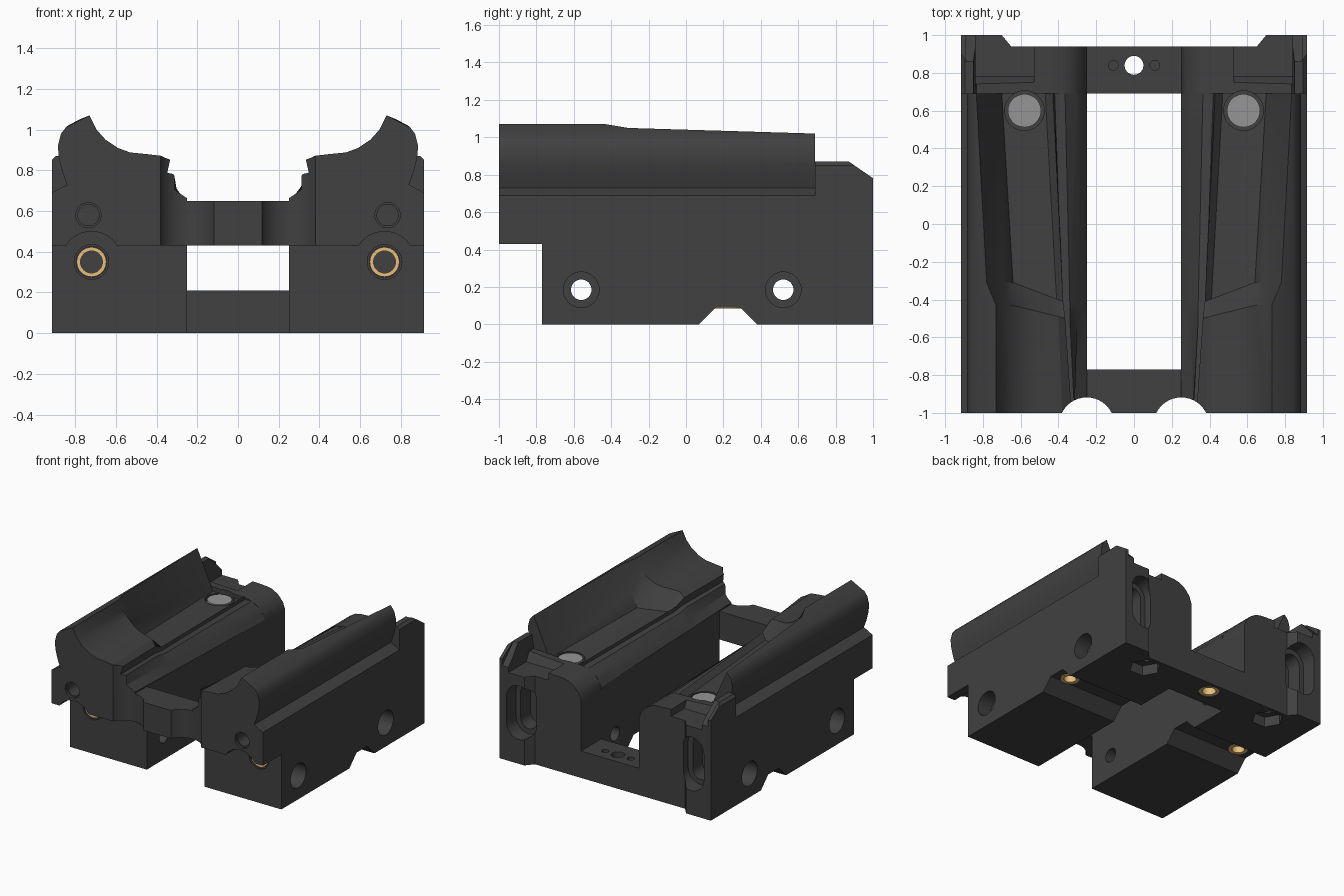
import bpy, bmesh, math
from math import sin, cos, pi

if "Cube" in bpy.data.objects:
    bpy.data.objects.remove(bpy.data.objects["Cube"])


def material(name, rgb):
    m = bpy.data.materials.new(name)
    m.diffuse_color = (*rgb, 1)
    m.use_nodes = True
    m.node_tree.nodes["Principled BSDF"].inputs["Base Color"].default_value = m.diffuse_color
    return m


DARK = material("dark_plastic", (0.052, 0.052, 0.052))
BRASS = material("brass", (0.80, 0.52, 0.20))
STEEL = material("steel", (0.30, 0.30, 0.30))


def loft(name, sections, mat=DARK, closed=False):
    """Skin equal-length rings of points; cap the ends unless closed."""
    bm = bmesh.new()
    rings = [[bm.verts.new(p) for p in s] for s in sections]
    n = len(rings[0])
    pairs = list(zip(rings, rings[1:]))
    if closed:
        pairs.append((rings[-1], rings[0]))
    else:
        bm.faces.new(rings[0])
        bm.faces.new(rings[-1])
    for a, b in pairs:
        for i in range(n):
            j = (i + 1) % n
            bm.faces.new((a[i], a[j], b[j], b[i]))
    bmesh.ops.recalc_face_normals(bm, faces=bm.faces)
    me = bpy.data.meshes.new(name)
    bm.to_mesh(me)
    bm.free()
    me.materials.append(mat)
    ob = bpy.data.objects.new(name, me)
    bpy.context.collection.objects.link(ob)
    return ob


def place(axis, u, v, w):
    return {"x": (w, u, v), "y": (u, w, v), "z": (u, v, w)}[axis]


def prism(name, pts, axis, a, b, mat=DARK):
    return loft(name, [[place(axis, u, v, w) for u, v in pts] for w in (a, b)], mat)


def box(x0, x1, y0, y1, z0, z1):
    return prism("box", [(x0, y0), (x1, y0), (x1, y1), (x0, y1)], "z", z0, z1)


def cyl(u, v, r, axis, a, b, n=40, name="cylinder", mat=DARK):
    pts = [(u + r * cos(2 * pi * i / n), v + r * sin(2 * pi * i / n)) for i in range(n)]
    return prism(name, pts, axis, a, b, mat)


def slot(u, v, r, half, axis, a, b, n=12):
    pts = [(u + r * cos(pi * i / n), v + half + r * sin(pi * i / n)) for i in range(n + 1)]
    pts += [(u - r * cos(pi * i / n), v - half - r * sin(pi * i / n)) for i in range(n + 1)]
    return prism("slot", pts, axis, a, b)


def ring(name, u, v, ro, ri, axis, a, b, n=32):
    secs = []
    for i in range(n):
        c, s = cos(2 * pi * i / n), sin(2 * pi * i / n)
        secs.append([place(axis, u + r * c, v + r * s, w)
                     for r, w in ((ri, a), (ro, a), (ro, b), (ri, b))])
    return smooth(loft(name, secs, BRASS, closed=True))


def activate(ob):
    bpy.ops.object.select_all(action='DESELECT')
    ob.select_set(True)
    bpy.context.view_layer.objects.active = ob


def smooth(ob):
    activate(ob)
    bpy.ops.object.shade_smooth_by_angle(angle=math.radians(28))
    return ob


def boolean(ob, tool, op='DIFFERENCE'):
    activate(ob)
    m = ob.modifiers.new("bool", 'BOOLEAN')
    m.operation, m.object, m.solver = op, tool, 'EXACT'
    bpy.ops.object.modifier_apply(modifier=m.name)
    bpy.data.objects.remove(tool)


# Rail block: outer side is constant, trough side changes along y
outer = [(.25, 0), (.915, 0), (.915, .69), (.84, .73), (.862, .79), (.88, .86),
         (.885, .92), (.87, .98), (.845, 1.012)]
front = [(.73, 1.07), (.695, 1.0), (.65, .95), (.59, .91), (.53, .888), (.45, .88),
         (.38, .872), (.33, .855), (.345, .79), (.315, .785), (.315, .71), (.25, .665)]
bed = [(.73, 1.07), (.695, 1.0), (.65, .95), (.59, .91), (.53, .888), (.45, .88),
       (.40, .872), (.365, .83), (.375, .77), (.34, .765), (.30, .70), (.25, .65)]
mid = [(.78, 1.05), (.733, .95), (.687, .85), (.64, .75), (.56, .745), (.48, .745),
       (.41, .745), (.375, .79), (.38, .755), (.34, .75), (.295, .70), (.25, .645)]
back = [(.835, 1.02), (.79, .92), (.745, .82), (.70, .72), (.62, .715), (.54, .715),
        (.47, .715), (.43, .75), (.42, .73), (.365, .73), (.29, .685), (.25, .615)]


def section(prof, y, slant=0):
    """Profile at y; slant moves the inner side towards the front."""
    return [(x, y + slant * (min(max(x, .36), .64) - .64), z) for x, z in outer + prof]


body = loft("cradle_body", [section(front, -1), section(bed, -.43, .25),
                            section(mid, -.31, .38), section(back, .69)])

# Rear block and the two cross bridges
rear = [(.25, 0), (.915, 0), (.915, .85), (.895, .87), (.85, .87), (.835, .76), (.52, .745),
        (.41, .74), (.36, .73), (.31, .70), (.27, .655), (.25, .60)]
for part in (prism("rear", rear, "y", .69, 1.0),
             box(-.3, .32, -1, -.77, .43, .65),
             box(-.3, .4, .69, .94, 0, .21)):
    boolean(body, part, 'UNION')

cutters = [
    # front underside step and clearance over the front insert
    box(-.4, 1.1, -1.2, -.77, -.1, .43),
    cyl(.72, .35, .15, "y", -1.2, -.77),
    # round notches in the front edge
    cyl(.25, -1.065, .147, "z", .3, 1.3),
    # rear pad outline, rear top chamfers and top recess
    prism("pad", [(-.4, .94), (.65, .94), (.70, 1.0), (.70, 1.2), (-.4, 1.2)], "z", -.1, 1.2),
    prism("chamfer", [(.87, .871), (.87, 1.2), (1.1, 1.2), (1.1, .712)], "x", .2, 1.1),
    prism("inner_chamfer", [(.86, .871), (.86, 1.2), (1.1, 1.2), (1.1, .63)], "x", .2, .89),
    prism("recess", [(.72, .80), (.78, .69), (1.2, .69), (1.2, .80)], "x", .53, .838),
    # cross channel underneath
    prism("channel", [(.03, -.04), (.16, .09), (.29, .09), (.42, -.04)], "x", .1, 1.1),
    # rear slot pockets, stepped
    slot(.745, .40, .11, .10, "y", .88, 1.2),
    slot(.745, .40, .07, .10, "y", .76, 1.0),
    # front screw hole, front insert hole
    cyl(.735, .58, .062, "y", -1.2, -.98),
    cyl(.735, .58, .052, "y", -1.1, -.85),
    cyl(.72, .35, .085, "y", -.9, -.755),
    cyl(.72, .35, .075, "y", -.8, -.55),
    # magnet seat and nut pocket underneath
    cyl(.58, .60, .105, "z", .69, .90),
    cyl(.575, .81, .115, "z", -.1, .08, 6),
    cyl(.575, .81, .05, "z", -.1, .16),
    # channel insert hole
    cyl(.79, .225, .071, "z", -.1, .25),
    # rear bridge holes
    cyl(0, .84, .05, "z", -.1, .4),
    cyl(0, .84, .076, "z", -.1, .08),
    cyl(.11, .84, .026, "z", .10, .4),
]
# through holes in the sides with counterbores
for y in (-.56, .52):
    cutters += [cyl(y, .185, .055, "x", .1, 1.1), cyl(y, .185, .095, "x", .80, 1.1)]
for c in cutters:
    boolean(body, c)

# Mirror the finished right half
activate(body)
m = body.modifiers.new("mirror", 'MIRROR')
m.use_axis[0] = True
m.use_bisect_axis[0] = True
bpy.ops.object.modifier_apply(modifier=m.name)
smooth(body)

# Brass inserts and magnets
ring("center_insert", 0, .84, .075, .05, "z", .005, .08)
for s, side in ((1, "right"), (-1, "left")):
    ring("front_insert_" + side, s * .72, .35, .073, .054, "y", -.765, -.64)
    ring("bottom_insert_" + side, s * .79, .225, .07, .045, "z", .085, .2)
    smooth(cyl(s * .58, .60, .088, "z", .685, .72, name="magnet_" + side, mat=STEEL))
